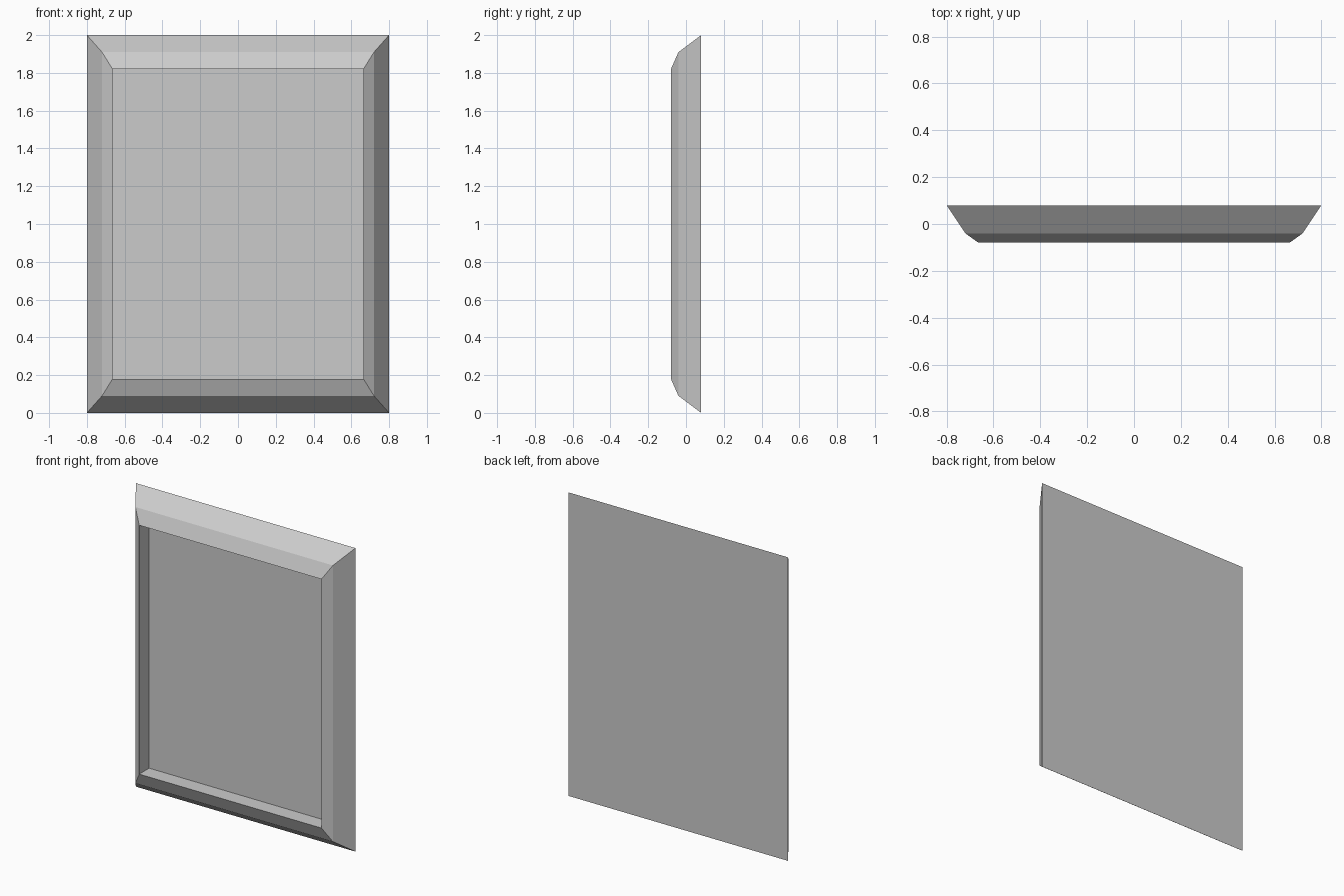
import bpy, bmesh

if "Cube" in bpy.data.objects:
    bpy.data.objects.remove(bpy.data.objects["Cube"])

PANEL_Y = 0.023
CENTRE_Z = 1.0


def rect(bm, hx, hz, y):
    """Four corners of an upright rectangle, half sizes hx and hz, at depth y."""
    return [bm.verts.new((sx * hx, y, CENTRE_Z + sz * hz))
            for sx, sz in ((-1, -1), (1, -1), (1, 1), (-1, 1))]


def finish(bm, name):
    mesh = bpy.data.meshes.new(name)
    bm.to_mesh(mesh)
    bm.free()
    obj = bpy.data.objects.new(name, mesh)
    bpy.context.collection.objects.link(obj)
    return obj


# Bevelled frame: mitred rings from back edge to front lip, then into the recess
profile = [
    (0.80, 1.00, 0.08),
    (0.72, 0.91, -0.04),
    (0.664, 0.82, -0.08),
    (0.664, 0.82, PANEL_Y),
]
bm = bmesh.new()
rings = [rect(bm, *p) for p in profile]
for outer, inner in zip(rings, rings[1:]):
    for i in range(4):
        j = (i + 1) % 4
        bm.faces.new((outer[i], outer[j], inner[j], inner[i]))
# Flat back board
bm.faces.new(rings[0][::-1])
finish(bm, "frame")

# Recessed panel, facing the front
bm = bmesh.new()
bm.faces.new(rect(bm, 0.664, 0.82, PANEL_Y))
finish(bm, "panel")
